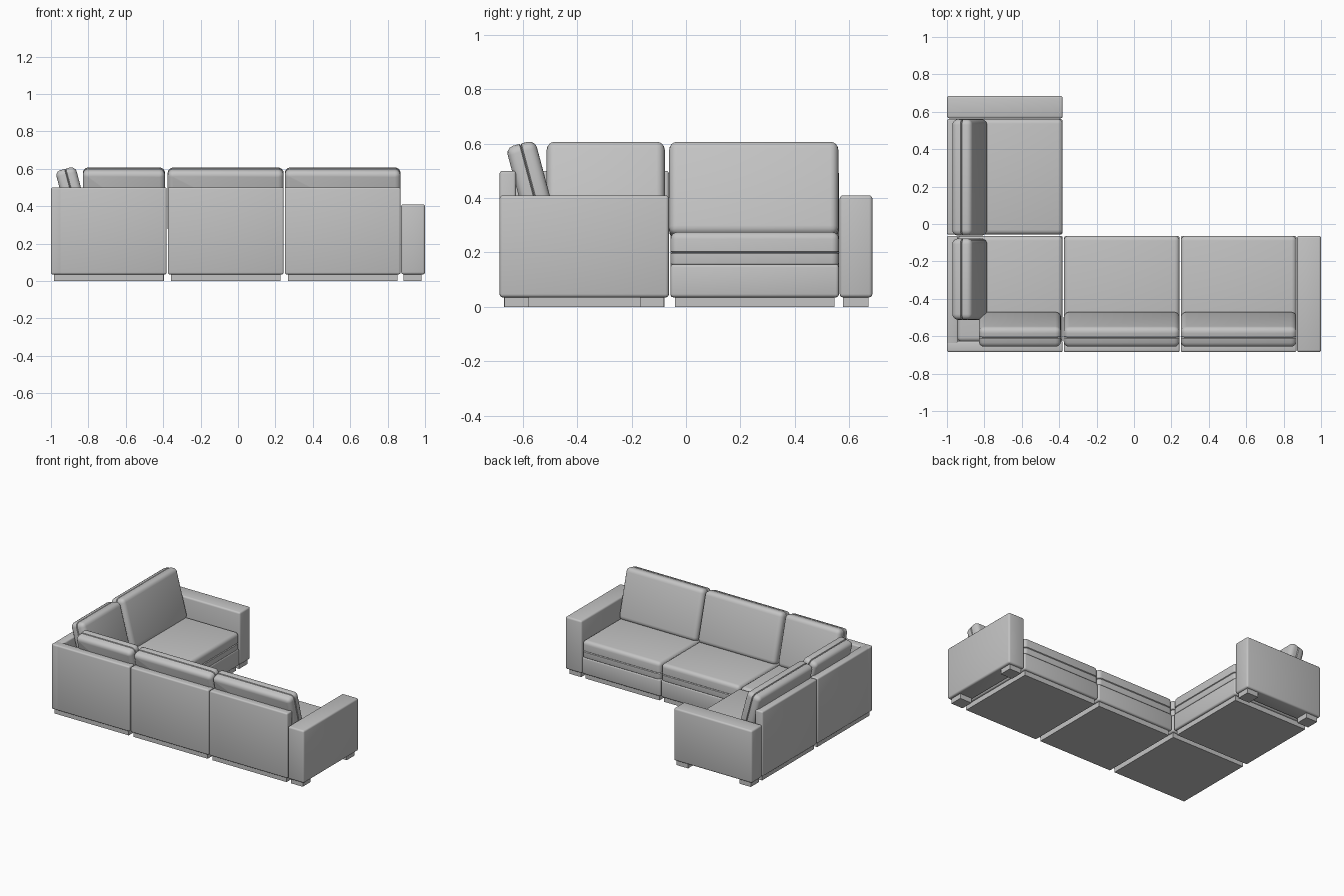
import bpy, bmesh, math
from mathutils import Matrix, Vector

if "Cube" in bpy.data.objects:
    bpy.data.objects.remove(bpy.data.objects["Cube"])

fabric = bpy.data.materials.new("grey fabric")
fabric.diffuse_color = (0.55, 0.55, 0.55, 1)
fabric.use_nodes = True
fabric.node_tree.nodes["Principled BSDF"].inputs["Base Color"].default_value = fabric.diffuse_color


def finish(name, bm):
    bmesh.ops.recalc_face_normals(bm, faces=bm.faces)
    mesh = bpy.data.meshes.new(name)
    bm.to_mesh(mesh)
    bm.free()
    mesh.materials.append(fabric)
    obj = bpy.data.objects.new(name, mesh)
    bpy.context.collection.objects.link(obj)
    return obj


def cube(bm, size):
    bmesh.ops.create_cube(bm, size=1)
    bmesh.ops.scale(bm, vec=size, verts=bm.verts)


def box(name, x, y, z, bevel=0.0):
    """Box from (min, max) ranges with softly rounded edges."""
    bm = bmesh.new()
    cube(bm, [r[1] - r[0] for r in (x, y, z)])
    if bevel:
        bmesh.ops.bevel(bm, geom=bm.edges[:], offset=bevel, segments=3,
                        profile=0.5, affect='EDGES')
    obj = finish(name, bm)
    obj.location = [sum(r) / 2 for r in (x, y, z)]
    return obj


def cushion(name, w, d, t, seam, r_top, r_bottom):
    """Padded slab lying flat, with a seam groove around its sides."""
    bm = bmesh.new()
    cube(bm, (w, d, t))
    low = -t / 2 + 1e-5
    upper = [e for e in bm.edges if max(v.co.z for v in e.verts) > low]
    bmesh.ops.bevel(bm, geom=upper, offset=r_top, segments=4,
                    profile=0.5, affect='EDGES')
    lower = [e for e in bm.edges if all(v.co.z < low for v in e.verts)]
    bmesh.ops.bevel(bm, geom=lower, offset=r_bottom, segments=3,
                    profile=0.5, affect='EDGES')
    for dz in (-0.004, 0, 0.004):
        bmesh.ops.bisect_plane(bm, geom=bm.verts[:] + bm.edges[:] + bm.faces[:],
                               plane_co=(0, 0, seam + dz), plane_no=(0, 0, 1))
    for v in bm.verts:
        if abs(v.co.z - seam) < 1e-4:
            v.co.x *= 1 - 0.012 / w
            v.co.y *= 1 - 0.012 / d
    return finish(name, bm)


def seat(name, x, y):
    """Frame under the seat and the seat cushion on it."""
    box(name + "_frame", x, y, (0.035, 0.157), 0.012)
    c = cushion(name + "_cushion", x[1] - x[0], y[1] - y[0], 0.12, -0.015, 0.026, 0.006)
    c.location = (sum(x) / 2, sum(y) / 2, 0.215)


def back_cushion(name, a, b, side=False):
    """Leaning cushion spanning a..b, along the rear or the left side."""
    c = cushion(name, b - a, 0.355, 0.111, 0.0, 0.03, 0.028)
    mid = (a + b) / 2
    lean = Matrix.Rotation(math.radians(-75), 4, 'X')
    if side:
        lean = Matrix.Rotation(math.radians(-90), 4, 'Z') @ lean
        place = Vector((-0.878, mid, 0.428))
    else:
        place = Vector((mid, -0.563, 0.428))
    c.matrix_world = Matrix.Translation(place) @ lean


REAR = (-0.685, -0.063)   # depth of the rear row
LEFT = (-1.0, -0.381)     # width of the left column
SIDE = (-0.057, 0.562)    # length of the front module
MIDDLE, RIGHT = (-0.375, 0.244), (0.25, 0.869)
BACK_Z, ARM_Z, FOOT_Z = (0.035, 0.5), (0.035, 0.41), (0.0, 0.04)

# Plinths under every module
for name, x, y in (("corner", LEFT, REAR), ("middle", MIDDLE, REAR),
                   ("right", RIGHT, REAR), ("front", LEFT, SIDE)):
    box(name + "_plinth", (x[0] + 0.016, x[1] - 0.016),
        (y[0] + 0.016, y[1] - 0.016), FOOT_Z)

# Seats
seat("corner_seat", (-0.945, LEFT[1]), (-0.63, REAR[1]))
seat("middle_seat", MIDDLE, (-0.63, REAR[1]))
seat("right_seat", RIGHT, (-0.63, REAR[1]))
seat("front_seat", (-0.945, LEFT[1]), SIDE)

# Back panels along the rear and left side
for name, x in (("corner", LEFT), ("middle", MIDDLE), ("right", RIGHT)):
    box(name + "_rear_panel", x, (-0.685, -0.625), BACK_Z, 0.01)
for name, y in (("corner", REAR), ("front", SIDE)):
    box(name + "_side_panel", (-1.0, -0.94), y, BACK_Z, 0.01)

# Leaning back cushions
back_cushion("right_back_cushion", 0.25, 0.869)
back_cushion("middle_back_cushion", -0.376, 0.244)
back_cushion("corner_rear_cushion", -0.83, -0.39)
back_cushion("corner_side_cushion", -0.512, -0.078, True)
back_cushion("front_back_cushion", -0.062, 0.56, True)

# Arm rests with two feet each
box("right_arm", (0.872, 1.0), REAR, ARM_Z, 0.012)
box("front_arm", LEFT, (0.565, 0.685), ARM_Z, 0.012)
for i, s in enumerate((0.018, 0.515)):
    box(f"right_arm_foot_{i}", (0.886, 0.98),
        (REAR[0] + s, REAR[0] + s + 0.09), FOOT_Z)
    box(f"front_arm_foot_{i}", (LEFT[0] + s, LEFT[0] + s + 0.09),
        (0.578, 0.67), FOOT_Z)

# Smooth padding with crisp hard edges
for o in bpy.context.scene.objects:
    o.select_set(True)
    bpy.context.view_layer.objects.active = o
bpy.ops.object.shade_smooth_by_angle(angle=math.radians(35))
